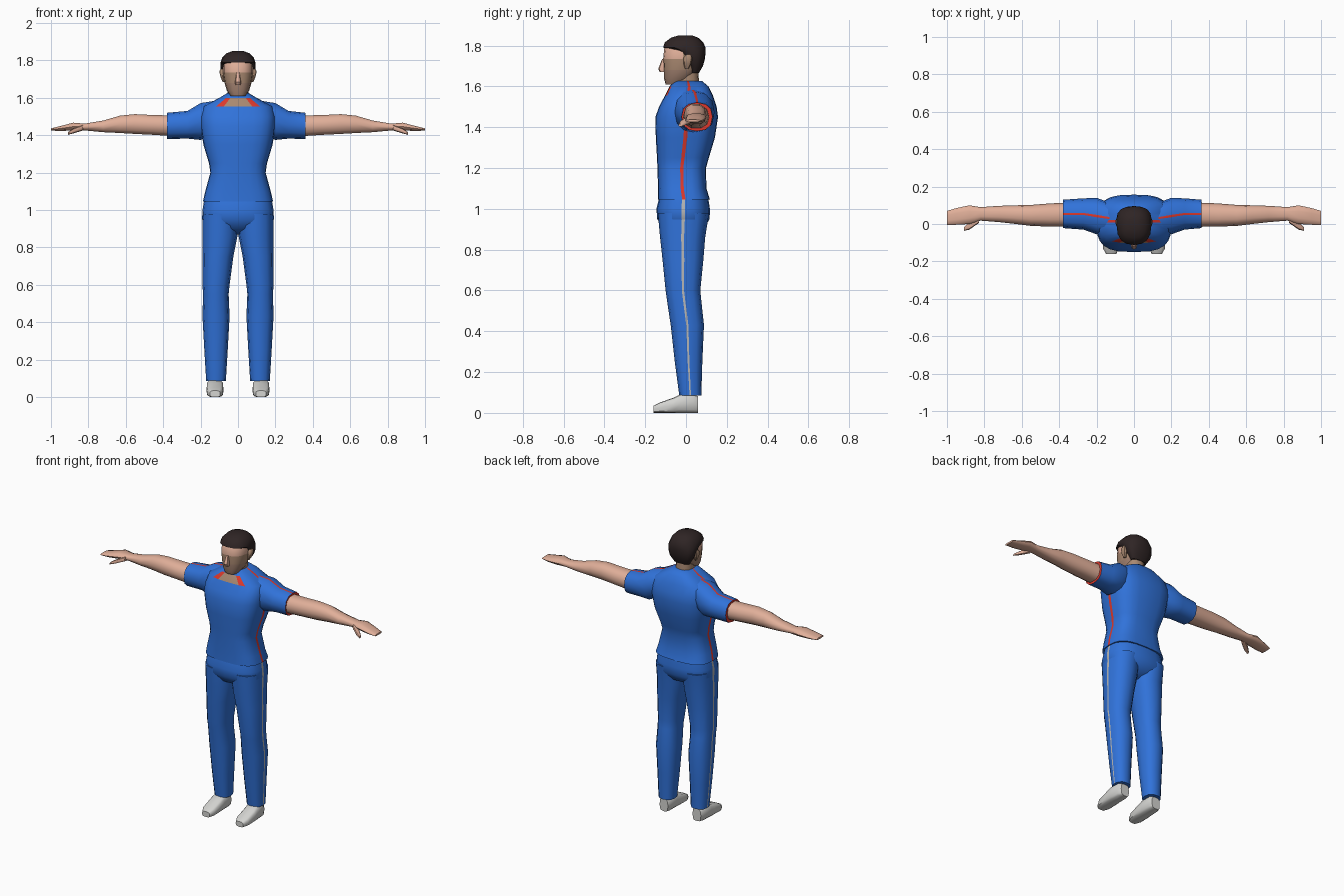
import bpy
import bmesh
from math import asin, copysign, cos, degrees, radians, sin

default_cube = bpy.data.objects.get("Cube")
if default_cube:
    bpy.data.objects.remove(default_cube, do_unlink=True)


def make_material(name, red, green, blue):
    material = bpy.data.materials.new(name)
    material.use_nodes = True
    shader = material.node_tree.nodes["Principled BSDF"]
    shader.inputs["Base Color"].default_value = (red, green, blue, 1)
    shader.inputs["Roughness"].default_value = 0.8
    material.diffuse_color = (red, green, blue, 1)
    return material


BLUE = make_material("uniform blue", 0.03, 0.17, 0.70)
RED = make_material("piping red", 0.72, 0.04, 0.025)
GREY = make_material("trouser piping grey", 0.48, 0.48, 0.48)
SKIN = make_material("skin", 0.75, 0.43, 0.32)
TAN = make_material("face tan", 0.40, 0.25, 0.165)
STUBBLE = make_material("jaw stubble", 0.36, 0.22, 0.16)
HAIR = make_material("dark hair", 0.028, 0.018, 0.018)
SHOE = make_material("shoe white", 0.66, 0.66, 0.64)

# Where the lofting axis and the two section axes go in (x, y, z)
PLACE = {
    "x": lambda t, a, b: (t, a, b),
    "y": lambda t, a, b: (a, t, b),
    "z": lambda t, a, b: (a, b, t),
}


def symmetric(rings):
    """Turn (height, half width, front, back) into full ring extents."""
    return [(z, -half, half, front, back) for z, half, front, back in rings]


def loft(name, rings, materials, axis="z", sides=12, power=2.4, side=1,
         stripes=(), paint=None, end_material=0):
    """Skin rounded sections (position, a_min, a_max, b_min, b_max).

    Stripes are angles in degrees where a thin band of the second
    material runs along the part."""
    sliver = degrees(asin(0.065 ** (power / 2)))
    angles, striped = [], set()
    for i in range(sides):
        angle = 360 * i / sides
        if angle in stripes:
            striped.add(len(angles))
            angles += [angle - sliver, angle + sliver]
        else:
            angles.append(angle)

    def rounded(value):
        return copysign(abs(value) ** (2 / power), value)

    bm = bmesh.new()
    loops = []
    for t, a0, a1, b0, b1 in rings:
        loop = []
        for angle in angles:
            a = (a0 + a1) / 2 + (a1 - a0) / 2 * rounded(cos(radians(angle)))
            b = (b0 + b1) / 2 + (b1 - b0) / 2 * rounded(sin(radians(angle)))
            x, y, z = PLACE[axis](t, a, b)
            loop.append(bm.verts.new((x * side, y, z)))
        loops.append(loop)
    count = len(angles)
    for lower, upper in zip(loops, loops[1:]):
        for i in range(count):
            j = (i + 1) % count
            face = bm.faces.new((lower[i], lower[j], upper[j], upper[i]))
            face.material_index = 1 if i in striped else 0
            if paint:
                center = face.calc_center_median()
                face.material_index = paint(center, face.material_index)
    bm.faces.new(loops[0])
    bm.faces.new(loops[-1]).material_index = end_material
    bmesh.ops.recalc_face_normals(bm, faces=bm.faces)

    mesh = bpy.data.meshes.new(name)
    bm.to_mesh(mesh)
    bm.free()
    for material in materials:
        mesh.materials.append(material)
    part = bpy.data.objects.new(name, mesh)
    bpy.context.collection.objects.link(part)
    bpy.ops.object.select_all(action="DESELECT")
    part.select_set(True)
    bpy.context.view_layer.objects.active = part
    bpy.ops.object.shade_smooth_by_angle(angle=radians(45))
    return part


# Shirt with side piping, a bare neckline and red collar corners
def paint_shirt(center, current):
    if 1.56 < center.z < 1.6 and center.y < 0:
        if abs(center.x) < 0.05:
            return 2
        if abs(center.x) < 0.09:
            return 1
    return current


loft("shirt", symmetric([
    (1.045, 0.188, -0.138, 0.117), (1.1, 0.175, -0.137, 0.1),
    (1.2, 0.148, -0.14, 0.098), (1.25, 0.155, -0.142, 0.112),
    (1.35, 0.185, -0.148, 0.142), (1.45, 0.2, -0.15, 0.157),
    (1.5, 0.2, -0.132, 0.15), (1.555, 0.185, -0.103, 0.132),
    (1.6, 0.1, -0.08, 0.11), (1.625, 0.058, -0.06, 0.08),
]), [BLUE, RED, TAN], sides=24, power=3, stripes=(0, 180), paint=paint_shirt)

# Seat of the trousers
loft("trouser_seat", symmetric([
    (1.06, 0.18, -0.13, 0.108), (1.0, 0.19, -0.145, 0.117),
    (0.95, 0.192, -0.141, 0.116), (0.9, 0.15, -0.11, 0.085),
    (0.87, 0.05, -0.05, 0.03),
]), [BLUE, GREY], sides=20, power=2.6, stripes=(0, 180))

# Limbs, once for each side
for label, side in (("left", 1), ("right", -1)):
    loft(label + "_trouser_leg", [
        (0.98, 0, 0.19, -0.138, 0.113), (0.86, 0.003, 0.19, -0.127, 0.094),
        (0.75, 0.025, 0.19, -0.115, 0.085), (0.6, 0.045, 0.19, -0.1, 0.07),
        (0.55, 0.05, 0.187, -0.093, 0.075), (0.43, 0.045, 0.19, -0.075, 0.088),
        (0.25, 0.055, 0.18, -0.055, 0.08), (0.085, 0.065, 0.17, -0.033, 0.075),
    ], [BLUE, GREY], side=side, stripes=(0,))

    loft(label + "_shoe", [
        (-0.16, 0.095, 0.15, 0, 0.035), (-0.13, 0.08, 0.166, 0, 0.05),
        (-0.06, 0.077, 0.169, 0, 0.075), (-0.025, 0.078, 0.168, 0, 0.092),
        (0.035, 0.08, 0.163, 0, 0.092), (0.06, 0.09, 0.15, 0, 0.08),
    ], [SHOE], axis="y", power=3.5, side=side)

    # The right sleeve is slightly longer
    cuff = 0.36 if side > 0 else 0.38
    loft(label + "_sleeve", [
        (0.12, -0.05, 0.11, 1.42, 1.585), (0.2, -0.055, 0.14, 1.375, 1.572),
        (0.27, -0.03, 0.137, 1.382, 1.53), (cuff, -0.022, 0.13, 1.38, 1.52),
    ], [BLUE, RED], axis="x", side=side, stripes=(90,), end_material=1)

    loft(label + "_arm", [
        (0.33, -0.015, 0.115, 1.392, 1.508), (0.45, -0.014, 0.11, 1.4, 1.51),
        (0.55, -0.01, 0.102, 1.405, 1.515), (0.63, 0, 0.1, 1.41, 1.507),
        (0.72, 0.01, 0.097, 1.415, 1.48), (0.82, 0.018, 0.09, 1.425, 1.463),
        (0.88, 0, 0.1, 1.425, 1.468), (0.95, -0.004, 0.085, 1.422, 1.45),
        (1.0, -0.005, 0.07, 1.425, 1.437),
    ], [SKIN], axis="x", sides=10, side=side)

    loft(label + "_thumb", [
        (0.83, 0.005, 0.045, 1.425, 1.455), (0.88, -0.03, 0.01, 1.41, 1.436),
        (0.91, -0.037, -0.018, 1.402, 1.416),
    ], [SKIN], axis="x", sides=8, side=side)

    loft(label + "_ear", [
        (1.685, 0.065, 0.082, -0.005, 0.012), (1.71, 0.07, 0.093, -0.012, 0.025),
        (1.74, 0.07, 0.1, -0.012, 0.032), (1.755, 0.07, 0.093, 0, 0.025),
    ], [TAN], sides=8, side=side)


# Head and neck
def paint_head(center, current):
    if center.z < 1.665:
        return 1
    return 2 if center.z > 1.74 and center.y < -0.03 else 0


loft("neck", symmetric([
    (1.53, 0.06, -0.07, 0.07), (1.6, 0.055, -0.062, 0.065),
    (1.68, 0.055, -0.055, 0.06),
]), [TAN])

loft("head", symmetric([
    (1.61, 0.04, -0.1, -0.02), (1.64, 0.06, -0.108, 0.03),
    (1.68, 0.072, -0.109, 0.06), (1.735, 0.08, -0.112, 0.08),
    (1.79, 0.078, -0.106, 0.08), (1.83, 0.05, -0.07, 0.05),
]), [TAN, STUBBLE, SKIN], sides=16, paint=paint_head)

loft("nose", symmetric([
    (1.67, 0.014, -0.128, -0.095), (1.685, 0.016, -0.136, -0.095),
    (1.735, 0.008, -0.117, -0.095),
]), [SKIN], sides=8)

loft("hair", symmetric([
    (1.665, 0.055, 0.02, 0.063), (1.7, 0.078, 0.01, 0.083),
    (1.735, 0.09, -0.02, 0.093), (1.77, 0.094, -0.045, 0.096),
    (1.79, 0.093, -0.112, 0.095), (1.815, 0.084, -0.104, 0.085),
    (1.838, 0.062, -0.074, 0.06), (1.85, 0.03, -0.035, 0.03),
]), [HAIR], sides=16)
